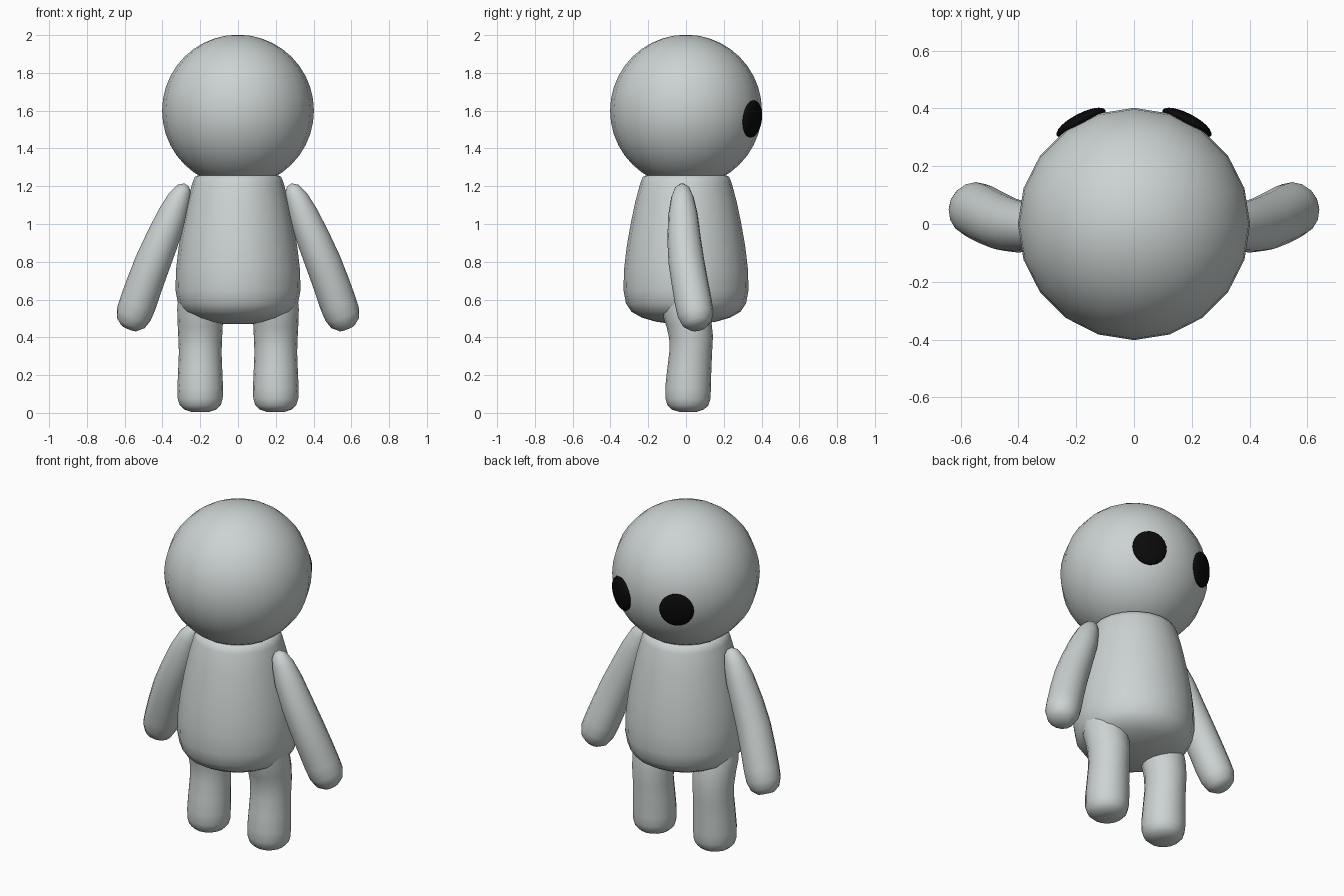
import bpy, bmesh, math
from mathutils import Vector

if "Cube" in bpy.data.objects:
    bpy.data.objects.remove(bpy.data.objects["Cube"])


def material(name, color):
    m = bpy.data.materials.new(name)
    m.diffuse_color = (*color, 1)
    m.use_nodes = True
    m.node_tree.nodes["Principled BSDF"].inputs["Base Color"].default_value = m.diffuse_color
    return m


GREY = material("soft grey", (0.60, 0.65, 0.64))
BLACK = material("eye black", (0.003, 0.003, 0.003))


def finish(name, bm, mat, smooth_angle=60):
    bmesh.ops.recalc_face_normals(bm, faces=bm.faces)
    me = bpy.data.meshes.new(name)
    bm.to_mesh(me)
    bm.free()
    me.materials.append(mat)
    ob = bpy.data.objects.new(name, me)
    bpy.context.collection.objects.link(ob)
    bpy.ops.object.select_all(action='DESELECT')
    ob.select_set(True)
    bpy.context.view_layer.objects.active = ob
    bpy.ops.object.shade_smooth_by_angle(angle=math.radians(smooth_angle))
    return ob


def tube(name, path, sides, mirror=1, tilt=True):
    """Round skin through (x, y, z, radius) stations, capped at both ends."""
    bm = bmesh.new()
    pts = [Vector((p[0] * mirror, p[1], p[2])) for p in path]
    rings = []
    for i, (c, p) in enumerate(zip(pts, path)):
        t = pts[min(i + 1, len(pts) - 1)] - pts[max(i - 1, 0)]
        t = t.normalized() if tilt else Vector((0, 0, -1))
        u = Vector((0, 1, 0)).cross(t).normalized()
        v = t.cross(u)
        rings.append([bm.verts.new(c + p[3] * (math.cos(a) * u + math.sin(a) * v))
                      for a in (2 * math.pi * k / sides for k in range(sides))])
    for a, b in zip(rings, rings[1:]):
        for k in range(sides):
            n = (k + 1) % sides
            bm.faces.new((a[k], a[n], b[n], b[k]))
    bm.faces.new(rings[0])
    bm.faces.new(rings[-1])
    return finish(name, bm, GREY)


def ball(name, segments, rings, radius, mat):
    bm = bmesh.new()
    bmesh.ops.create_uvsphere(bm, u_segments=segments, v_segments=rings, radius=radius)
    return finish(name, bm, mat)


# Head
head_centre = Vector((0, 0, 1.6))
head = ball("head", 20, 20, 0.402, GREY)
head.location = head_centre

# Body: rounded bell
tube("body", [(0, 0, z, r) for z, r in (
    (1.258, 0.21), (1.25, 0.228), (1.22, 0.241), (1.12, 0.268), (1.0, 0.293),
    (0.88, 0.314), (0.76, 0.328), (0.65, 0.331), (0.58, 0.318), (0.535, 0.288),
    (0.505, 0.235), (0.483, 0.16), (0.47, 0.07))], 20, tilt=False)

arm_path = [
    (0.272, -0.02, 1.207, 0.014), (0.285, -0.02, 1.188, 0.04),
    (0.310, -0.019, 1.14, 0.060), (0.346, -0.016, 1.05, 0.078),
    (0.400, -0.010, 0.92, 0.089), (0.450, 0.002, 0.80, 0.095),
    (0.495, 0.022, 0.68, 0.097), (0.530, 0.040, 0.58, 0.098),
    (0.552, 0.051, 0.52, 0.095), (0.567, 0.058, 0.475, 0.078),
    (0.577, 0.063, 0.45, 0.045)]
leg_path = [
    (0.20, -0.02, 0.62, 0.115), (0.20, -0.006, 0.55, 0.122),
    (0.20, 0.015, 0.48, 0.120), (0.20, 0.027, 0.40, 0.116),
    (0.20, 0.025, 0.32, 0.113), (0.20, 0.017, 0.22, 0.117),
    (0.20, 0.011, 0.13, 0.121), (0.20, 0.010, 0.075, 0.119),
    (0.20, 0.010, 0.04, 0.108), (0.20, 0.010, 0.018, 0.085),
    (0.20, 0.010, 0.005, 0.045)]

for side, label in ((1, "right"), (-1, "left")):
    # Limbs
    tube(label + "_arm", arm_path, 16, side)
    tube(label + "_leg", leg_path, 16, side)
    # Eye: flattened disc lying on the head
    normal = Vector((0.46 * side, 0.88, -0.11)).normalized()
    eye = ball(label + "_eye", 24, 12, 0.1, BLACK)
    eye.scale = (0.95, 1, 0.3)
    eye.rotation_euler = normal.to_track_quat('Z', 'Y').to_euler()
    eye.location = head_centre + normal * 0.398
